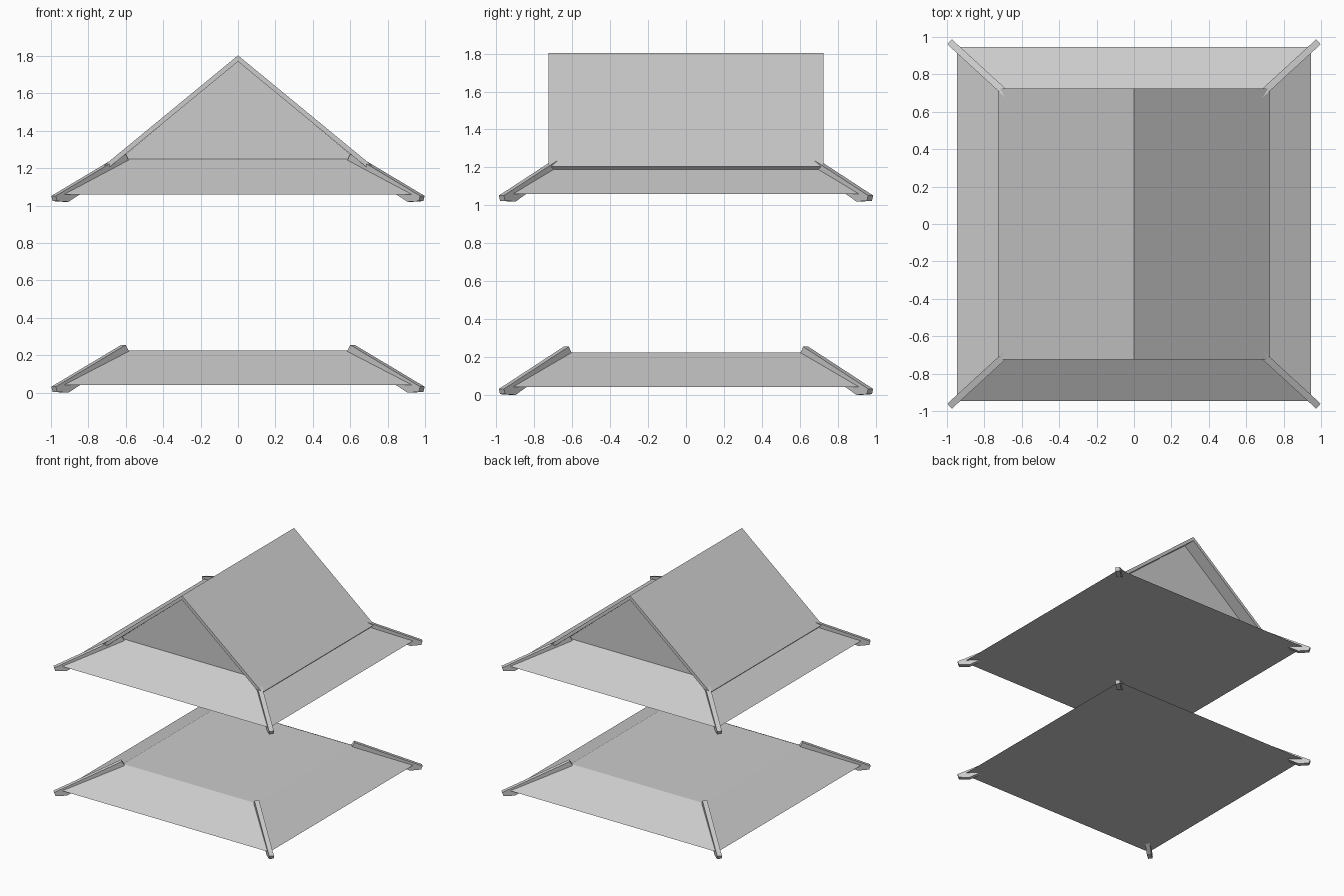
import bpy
from mathutils import Vector

if "Cube" in bpy.data.objects:
    bpy.data.objects.remove(bpy.data.objects["Cube"])

TIER = 1.02  # height between the two roofs


def make(name, verts, faces):
    me = bpy.data.meshes.new(name)
    me.from_pydata([tuple(v) for v in verts], [], faces)
    me.update()
    ob = bpy.data.objects.new(name, me)
    bpy.context.collection.objects.link(ob)
    # consistent outward normals
    import bmesh
    bm = bmesh.new()
    bm.from_mesh(me)
    bmesh.ops.recalc_face_normals(bm, faces=bm.faces)
    bm.to_mesh(me)
    bm.free()
    return ob


def prism(name, a, b):
    """Closed solid between two matching outlines."""
    n = len(a)
    faces = [tuple(range(n)), tuple(range(2 * n - 1, n - 1, -1))]
    faces += [(i, (i + 1) % n, n + (i + 1) % n, n + i) for i in range(n)]
    return make(name, list(a) + list(b), faces)


def rect(hx, hy, z):
    return [(-hx, -hy, z), (hx, -hy, z), (hx, hy, z), (-hx, hy, z)]


# hip bar side profile: (x along the hip, z), with an upturned foot at the eave
BAR = [(0.612, 0.255), (0.95, 0.053), (0.986, 0.032),
       (0.979, 0.004), (0.918, 0.0), (0.885, 0.022), (0.592, 0.212)]
START, END = Vector((0.6, 0.62)), Vector((0.985, 0.973))
HALF_WIDTH = 0.018


def hip_bar(name, sx, sy, z0):
    d = END - START
    side = Vector((-d.y, d.x)).normalized() * HALF_WIDTH
    loops = []
    for s in (-1, 1):
        loop = []
        for x, z in BAR:
            p = START + d * ((x - START.x) / d.x) + side * s
            loop.append((sx * p.x, sy * p.y, z + z0))
        loops.append(loop)
    prism(name, *loops)


# two sloped skirts, each with four hip bars
for label, z0, top in (("lower", 0.0, 0.225), ("upper", TIER, 1.248)):
    prism(label + "_skirt_roof", rect(0.946, 0.946, 0.042 + z0 * 0.998),
          rect(0.605, 0.622, top))
    for sx, xn in ((-1, "left"), (1, "right")):
        for sy, yn in ((-1, "front"), (1, "back")):
            hip_bar(f"{label}_hip_bar_{yn}_{xn}", sx, sy, z0)

# gable roof: one folded sheet with thickness
ROOF = [(0, 1.803), (0.727, 1.205), (0.709, 1.187),
        (0, 1.77), (-0.709, 1.187), (-0.727, 1.205)]
prism("gable_roof", [(x, -0.725, z) for x, z in ROOF],
      [(x, 0.725, z) for x, z in ROOF])

# recessed gable wall filling the space under the roof
WALL = [(-0.635, 1.246), (0.635, 1.246), (0, 1.773)]
prism("gable_wall", [(x, -0.62, z) for x, z in WALL],
      [(x, 0.62, z) for x, z in WALL])
